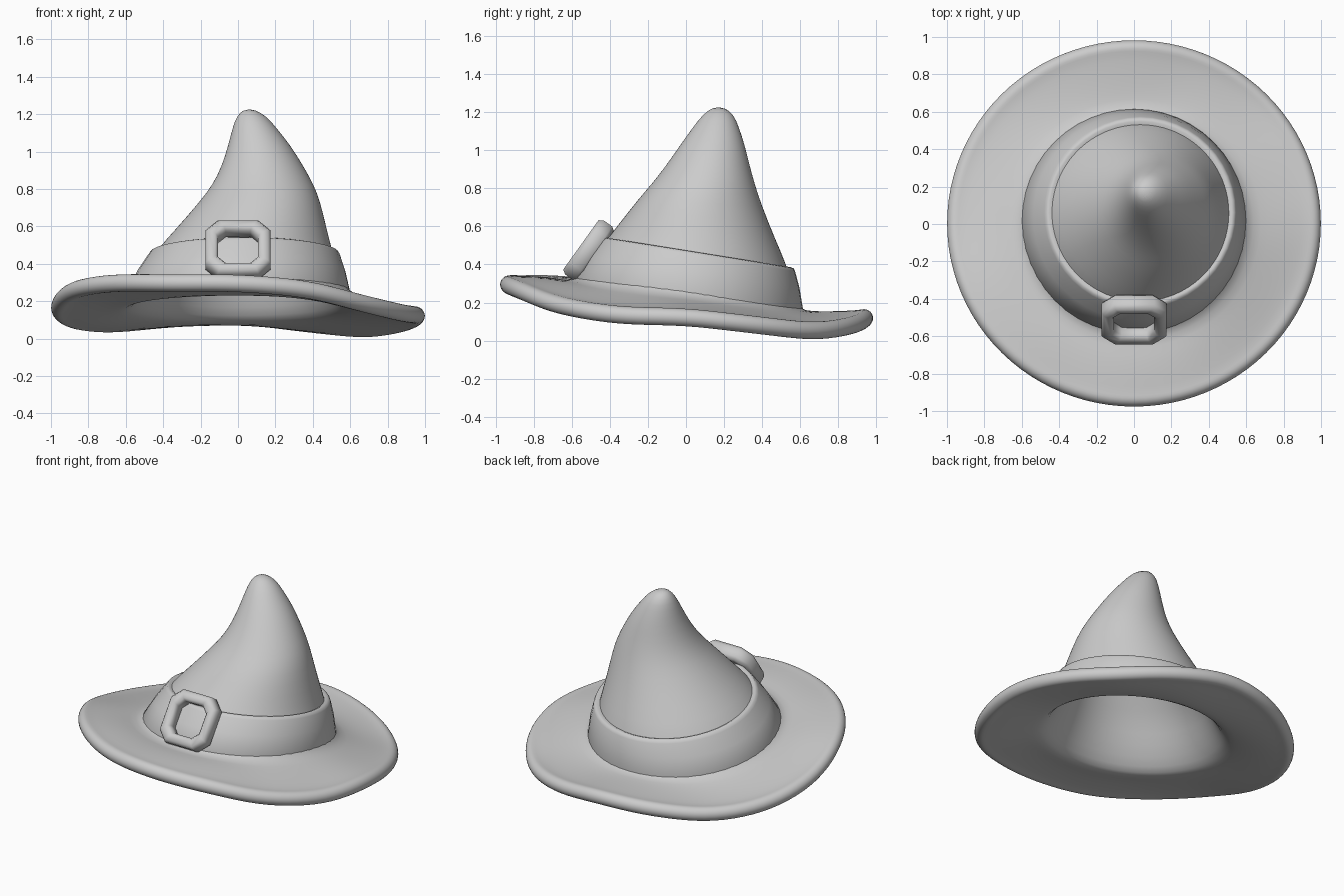
import bpy, bmesh, math
from mathutils import Vector

if "Cube" in bpy.data.objects:
    bpy.data.objects.remove(bpy.data.objects["Cube"])

SEG = 48


def make_object(name, loops, close_loops=False, caps=False):
    """Skin a stack of closed loops into a mesh object."""
    bm = bmesh.new()
    rings = [[bm.verts.new(p) for p in loop] for loop in loops]
    n = len(loops[0])
    pairs = list(zip(rings, rings[1:]))
    if close_loops:
        pairs.append((rings[-1], rings[0]))
    for a, b in pairs:
        for i in range(n):
            j = (i + 1) % n
            bm.faces.new((a[i], a[j], b[j], b[i]))
    if caps:
        bm.faces.new(rings[0])
        bm.faces.new(rings[-1])
    bmesh.ops.recalc_face_normals(bm, faces=bm.faces)
    me = bpy.data.meshes.new(name)
    bm.to_mesh(me)
    bm.free()
    ob = bpy.data.objects.new(name, me)
    bpy.context.collection.objects.link(ob)
    bpy.ops.object.select_all(action='DESELECT')
    ob.select_set(True)
    bpy.context.view_layer.objects.active = ob
    return ob


def circle(cx, cy, r, z, slope=0.0):
    """Circle whose height changes with y by the slope."""
    pts = []
    for i in range(SEG):
        a = 2 * math.pi * i / SEG
        x, y = r * math.cos(a), r * math.sin(a)
        pts.append((cx + x, cy + y, z + slope * y))
    return pts


# Wavy height of the brim edge, every 22.5 degrees from +x
WAVE = [.122, .083, .052, .08, .12, .105, .078, .1,
        .165, .255, .295, .297, .295, .262, .185, .135]


def edge_height(i):
    u = 16 * i / SEG
    k, t = int(u), u % 1
    a, b, c, d = (WAVE[(k + o) % 16] for o in (-1, 0, 1, 2))
    return b + .5 * t * (c - a + t * (2*a - 5*b + 4*c - d + t * (3*(b - c) + d - a)))


def brim_loop(r, dz):
    """Brim ring: blends from the tilted crown base to the wavy edge."""
    t = min(1, max(0, (r - .6) / .355))
    f = 1 - (1 - t) ** 1.4
    pts = []
    for i in range(SEG):
        a = 2 * math.pi * i / SEG
        x, y = r * math.cos(a), r * math.sin(a) * .98 + .003
        base = .193 - .125 * y
        pts.append((x, y, base + (edge_height(i) - base) * f + dz))
    return pts


# Crown sections: centre x, centre y, radius, height, slope
crown = [(.06, .17, .028, 1.226, 0), (.072, .17, .08, 1.19, 0), (.09, .157, .121, 1.12, 0),
         (.115, .14, .168, 1.03, 0), (.132, .115, .219, .92, 0), (.135, .09, .272, .82, 0),
         (.117, .07, .324, .73, -.03), (.07, .06, .406, .58, -.1), (.03, .06, .478, .455, -.16),
         (.015, .035, .53, .34, -.15)]
outer = [circle(*c) for c in crown]
inner = [circle(cx, cy, max(r - .06, .015), z - .05, s) for cx, cy, r, z, s in crown if r > .07]

# Hat body: crown outside, brim top, rounded edge, brim underside, hollow inside
T = .048
radii = [.6, .68, .76, .86, .93]
loops = outer
loops += [brim_loop(r, T - .006) for r in radii]
loops += [brim_loop(.956 + T * math.cos(a), T * math.sin(a))
          for a in (math.radians(d) for d in range(90, -91, -30))]
loops += [brim_loop(r, -T + .006) for r in reversed(radii)]
loops += [brim_loop(.55, -.015)]
loops += list(reversed(inner))
hat = make_object("hat_body", loops, caps=True)
sub = hat.modifiers.new("smooth", 'SUBSURF')
sub.levels = sub.render_levels = 1
bpy.ops.object.shade_smooth()

# Hat band: sloped ring with a rounded upper lip
band = [(0, .015, .565, .222, -.14), (0, .015, .597, .232, -.14), (0, .015, .6, .247, -.14),
        (.018, .04, .556, .36, -.15), (.033, .06, .513, .445, -.16),
        (.034, .062, .503, .46, -.16), (.034, .062, .487, .464, -.16),
        (.033, .061, .46, .45, -.16)]
make_object("hat_band", [circle(*c) for c in band], close_loops=True)
bpy.ops.object.shade_smooth_by_angle(angle=math.radians(50))

# Buckle: chamfered square frame leaning against the front of the band
V, N = Vector((0, .58, .81)), Vector((0, -.81, .58))
CENTRE = Vector((0, -.513, .475))


def frame_loop(h, depth):
    c = h * .62
    flat = [(h, -c), (h, c), (c, h), (-c, h), (-h, c), (-h, -c), (-c, -h), (c, -h)]
    return [CENTRE + Vector((x, 0, 0)) + V * y + N * depth for x, y in flat]


section = [(.175, -.03), (.175, .025), (.16, .048), (.122, .048),
           (.106, .025), (.106, -.03), (.122, -.05), (.16, -.05)]
make_object("buckle", [frame_loop(h, d) for h, d in section], close_loops=True)
bpy.ops.object.shade_smooth_by_angle(angle=math.radians(60))
